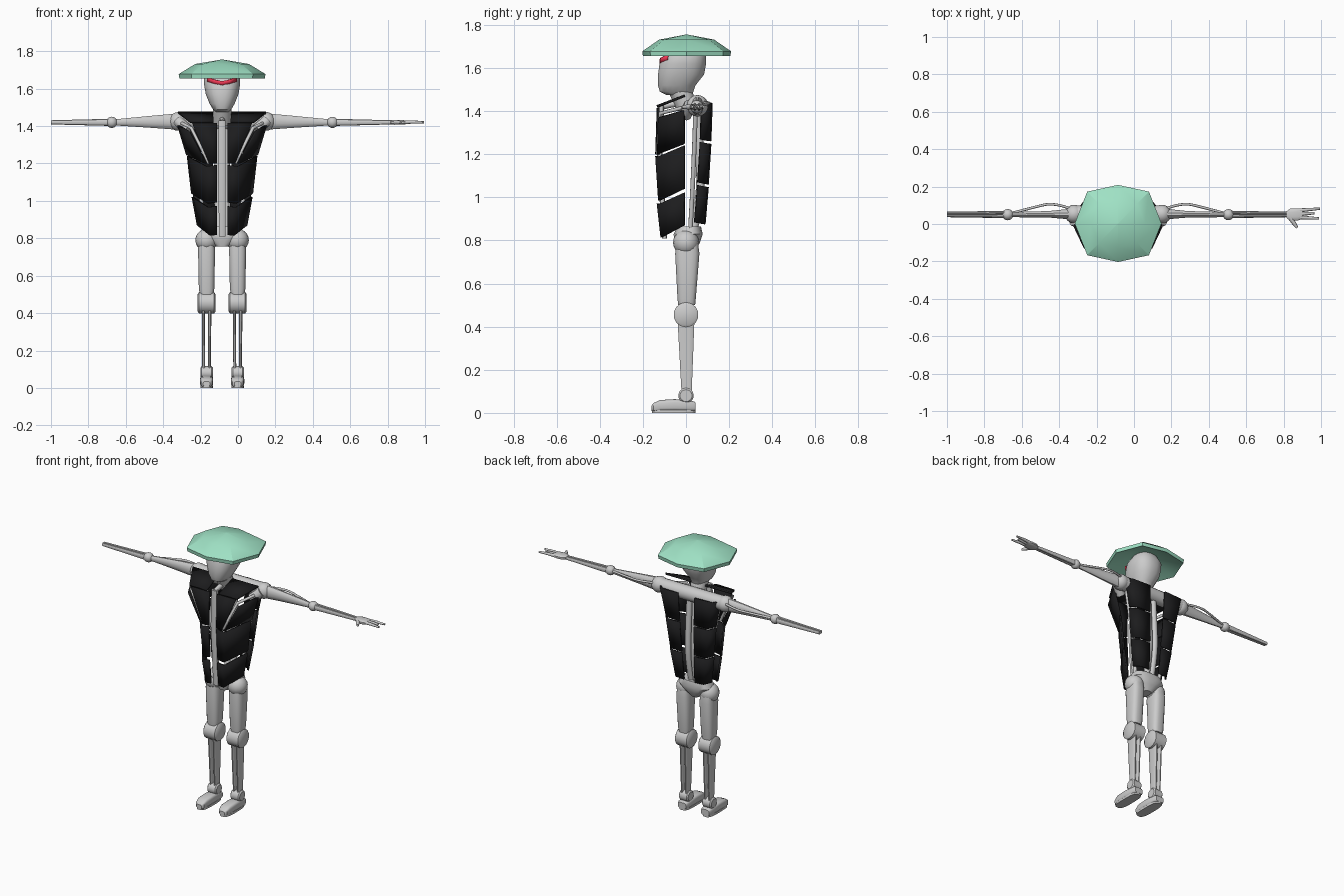
import bpy, bmesh, math
from mathutils import Vector

if "Cube" in bpy.data.objects:
    bpy.data.objects.remove(bpy.data.objects["Cube"])

CX = -0.085  # body centre line; only one arm carries a hand


def material(name, col):
    m = bpy.data.materials.new(name)
    m.diffuse_color = (*col, 1)
    m.use_nodes = True
    m.node_tree.nodes["Principled BSDF"].inputs["Base Color"].default_value = m.diffuse_color
    return m


GREEN = material("pale_green", (0.35, 0.76, 0.56))
BLACK = material("black", (0.012, 0.012, 0.013))
RED = material("red", (0.85, 0.04, 0.09))
GREY = material("grey", (0.8, 0.8, 0.8))


def finish(name, bm, mats=(), angle=35):
    bmesh.ops.recalc_face_normals(bm, faces=bm.faces)
    me = bpy.data.meshes.new(name)
    bm.to_mesh(me)
    bm.free()
    for m in mats:
        me.materials.append(m)
    me.shade_smooth()
    me.set_sharp_from_angle(angle=math.radians(angle))
    ob = bpy.data.objects.new(name, me)
    bpy.context.collection.objects.link(ob)
    return ob


def skin(name, rings, mats=(), angle=35):
    """Joins rings of points into a capped surface."""
    bm = bmesh.new()
    vs = [[bm.verts.new(p) for p in r] for r in rings]
    n = len(vs[0])
    for a, b in zip(vs, vs[1:]):
        for i in range(n):
            j = (i + 1) % n
            bm.faces.new((a[i], a[j], b[j], b[i]))
    bm.faces.new(vs[0])
    bm.faces.new(vs[-1])
    return finish(name, bm, mats, angle)


def loft(name, axis, secs, n=16, p=2.0, angle=35):
    """Sections (t, c1, c2, r1, r2): superellipses stacked along an axis."""
    order = {'x': (0, 1, 2), 'y': (1, 0, 2), 'z': (2, 0, 1)}[axis]
    rings = []
    for t, c1, c2, r1, r2 in secs:
        ring = []
        for k in range(n):
            a = 2 * math.pi * (k + 0.5) / n
            c, s = math.cos(a), math.sin(a)
            q = [0, 0, 0]
            q[order[0]] = t
            q[order[1]] = c1 + r1 * math.copysign(abs(c) ** (2 / p), c)
            q[order[2]] = c2 + r2 * math.copysign(abs(s) ** (2 / p), s)
            ring.append(q)
        rings.append(ring)
    return skin(name, rings, angle=angle)


def ball(name, c, r):
    bm = bmesh.new()
    bmesh.ops.create_uvsphere(bm, u_segments=16, v_segments=10, radius=r)
    bmesh.ops.translate(bm, vec=Vector(c), verts=bm.verts)
    return finish(name, bm)


def tube(name, pts, r, smooth=True):
    cu = bpy.data.curves.new(name, 'CURVE')
    cu.dimensions = '3D'
    cu.bevel_depth = 1
    cu.bevel_resolution = 2
    cu.use_fill_caps = True
    sp = cu.splines.new('NURBS' if smooth else 'POLY')
    sp.points.add(len(pts) - 1)
    radii = r if isinstance(r, (list, tuple)) else [r] * len(pts)
    for q, co, w in zip(sp.points, pts, radii):
        q.co = (*co, 1)
        q.radius = w
    if smooth:
        sp.use_endpoint_u = True
        sp.order_u = 3
    ob = bpy.data.objects.new(name, cu)
    bpy.context.collection.objects.link(ob)
    return ob


def panel(name, s, top, bottom, border=0.011):
    """Black plate with a grey rim; offsets from the centre line, side s."""
    bm = bmesh.new()
    rows = [[bm.verts.new((CX + s * x, y, z)) for x, y, z in r] for r in (top, bottom)]
    for i in range(len(top) - 1):
        bm.faces.new((rows[0][i], rows[0][i + 1], rows[1][i + 1], rows[1][i]))
    rim = bmesh.ops.inset_region(bm, faces=bm.faces[:], thickness=border, use_even_offset=True)['faces']
    for f in bm.faces:
        f.material_index = 1
    for f in rim:
        f.material_index = 0
    ob = finish(name, bm, (GREY, BLACK), 15)
    m = ob.modifiers.new("thickness", 'SOLIDIFY')
    m.thickness = 0.012
    m.offset = 0


# Hat: eight-sided shallow dome, hollow underneath
octo = [(0.232, 0), (0.165, 0.17), (0, 0.206), (-0.165, 0.17),
        (-0.232, 0), (-0.165, -0.17), (0, -0.206), (0.165, -0.17)]
prof = [(0.01, 1.756), (0.62, 1.732), (1, 1.678), (0.985, 1.655), (0.88, 1.665), (0.5, 1.70), (0.01, 1.71)]
skin("hat", [[(CX + k * x, 0.003 + k * y, z) for x, y in octo] for k, z in prof], [GREEN], 30)

# Head, neck, visor
head = [(1.475, -.09, .03, .035), (1.49, -.122, .035, .05), (1.52, -.131, .045, .068), (1.57, -.131, .085, .088),
        (1.62, -.124, .094, .097), (1.66, -.106, .094, .098), (1.705, -.07, .07, .07)]
loft("head", 'z', [(z, CX, (f + b) / 2, w, (b - f) / 2) for z, f, b, w in head], 20, 2.4)
loft("neck", 'z', [(1.40, CX, 0.01, .05, .05), (1.50, CX, -.03, .05, .058)])
bm = bmesh.new()
xs = [(-.08, -.09, .02), (-.04, -.118, .008), (0, -.124, 0), (.04, -.118, .008), (.08, -.09, .02)]
lo = [bm.verts.new((CX + x, y, 1.618 + dz)) for x, y, dz in xs]
hi = [bm.verts.new((CX + x, y, 1.64 + dz)) for x, y, dz in xs]
for i in range(4):
    bm.faces.new((lo[i], lo[i + 1], hi[i + 1], hi[i]))
finish("visor", bm, [RED]).modifiers.new("thickness", 'SOLIDIFY').thickness = 0.012

# Core: sternum, pelvis, shoulder bar
loft("sternum", 'z', [(.81, CX, -.10, .018, .012), (1.2, CX, -.122, .02, .014), (1.43, CX, -.115, .02, .014)], 8, 4)
loft("pelvis", 'z', [(.755, CX, 0, .03, .045), (.79, CX, .005, .075, .06),
                     (.83, CX, .01, .115, .068), (.865, CX, .015, .1, .055)], 20, 2.6)
loft("shoulder_bar", 'x', [(CX - .235, .055, 1.425, .045, .045), (CX + .235, .055, 1.425, .045, .045)], 16)
tube("neck_brace", [(CX, -.115, 1.42), (CX, -.05, 1.44), (CX, .03, 1.44)], .015)

for s, side in ((1, "right"), (-1, "left")):
    def X(o):
        return CX + s * o

    # Front armour
    panel(f"chest_panel_{side}", s, [(.028, -.13, 1.415), (.16, -.128, 1.415)], [(.028, -.137, 1.2), (.07, -.137, 1.2)])
    panel(f"chest_side_panel_{side}", s, [(.178, -.128, 1.37), (.235, -.008, 1.405)],
          [(.085, -.132, 1.2), (.188, -.008, 1.248)])
    panel(f"collar_panel_{side}", s, [(.05, -.005, 1.472), (.235, -.005, 1.472)],
          [(.045, -.135, 1.422), (.17, -.132, 1.422)])
    panel(f"rib_panel_{side}", s, [(.028, -.137, 1.192), (.085, -.137, 1.185), (.184, -.008, 1.24)],
          [(.028, -.124, .992), (.073, -.124, .985), (.161, -.008, 1.04)])
    panel(f"waist_panel_{side}", s, [(.028, -.13, .972), (.076, -.13, .966), (.158, -.008, 1.022)],
          [(.028, -.113, .818), (.063, -.113, .815), (.13, -.008, .87)])
    tube(f"chest_strut_{side}", [(X(.215), -.02, 1.415), (X(.165), -.12, 1.39), (X(.07), -.13, 1.2)], .009, False)
    tube(f"shoulder_bracket_{side}", [(X(.24), .02, 1.43), (X(.185), -.005, 1.38)], .03, False)

    # Back armour
    tiers = [(1.445, .118, .06, .215), (1.255, .112, .052, .178), (1.055, .1, .045, .155), (.87, .085, .038, .128)]
    for i, (a, b) in enumerate(zip(tiers, tiers[1:])):
        rows = [[(inn, y, z), (out - .03, y - .005, z), (out, y - .045, z + .008)]
                for z, y, inn, out in ((a[0] - .006, *a[1:]), (b[0] + .006, *b[1:]))]
        panel(f"back_panel_{i + 1}_{side}", s, *rows)
    tube(f"spine_tube_{side}", [(X(.018), .03, .83), (X(.02), .07, 1.0), (X(.022), .065, 1.2), (X(.02), .05, 1.43)], .02)
    tube(f"side_strut_{side}", [(X(.09), .02, .85), (X(.12), .035, 1.1), (X(.19), .045, 1.42)], .011)

    # Arm
    ball(f"shoulder_{side}", (X(.235), .053, 1.425), .05)
    loft(f"upper_arm_{side}", 'x', [(X(.25), .053, 1.424, .03, .044), (X(.37), .052, 1.423, .018, .034),
                                    (X(.57), .05, 1.42, .014, .017)], 12)
    tube(f"arm_cable_{side}", [(X(.25), .08, 1.44), (X(.34), .115, 1.44), (X(.45), .09, 1.432), (X(.58), .055, 1.422)], .007)
    ball(f"elbow_{side}", (X(.59), .05, 1.42), .03)
    for k in (-1, 1):
        loft(f"forearm_rod_{side}", 'x', [(X(.60), .051 + k * .01, 1.42, .01, .019),
                                          (X(.915), .051 + k * .007, 1.42, .008, .011)], 10)

    # Leg
    L = X(.083)
    ball(f"hip_{side}", (L, 0, .79), .06)
    loft(f"thigh_{side}", 'z', [(.50, L, .003, .036, .04), (.53, L, .003, .042, .043),
                                (.74, L, .006, .046, .057), (.79, L, .006, .04, .05)], 16, 3)
    loft(f"knee_{side}", 'x', [(L - .048, 0, .455, .046, .046), (L - .04, 0, .455, .058, .058),
                               (L + .04, 0, .455, .058, .058), (L + .048, 0, .455, .046, .046)], 14)
    for k in (-1, 1):
        loft(f"shin_plate_{side}", 'z', [(.07, L + k * .015, .003, .008, .023),
                                         (.43, L + k * .017, 0, .009, .04)], 12, 3)
    loft(f"ankle_{side}", 'x', [(L - .033, 0, .08, .028, .028), (L - .026, 0, .08, .036, .036),
                                (L + .026, 0, .08, .036, .036), (L + .033, 0, .08, .028, .028)], 14)
    loft(f"foot_{side}", 'y', [(-.16, L, .022, .018, .012), (-.15, L, .026, .029, .02), (-.12, L, .034, .035, .026),
                               (-.05, L, .036, .036, .028), (.035, L, .031, .033, .023), (.045, L, .029, .028, .019)], 16, 4)
    loft(f"sole_{side}", 'z', [(0, L, -.057, .034, .102), (.014, L, -.057, .034, .102)], 20, 3.2)

# Hand, on the right arm only
loft("palm", 'x', [(.815, .05, 1.42, .018, .011), (.835, .05, 1.42, .033, .013), (.875, .051, 1.42, .034, .013),
                   (.90, .053, 1.42, .026, .01)], 12, 3)
for k, (y0, y1, xe) in enumerate([(.072, .082, .995), (.054, .058, .965), (.036, .03, .99)]):
    tube(f"finger_{k + 1}", [(.875, y0, 1.42), (.93, (y0 + y1) / 2, 1.422), (xe, y1, 1.42)], [.011, .009, .006], False)
tube("thumb", [(.835, .035, 1.42), (.855, .005, 1.42), (.872, -.02, 1.418)], [.013, .011, .007], False)
